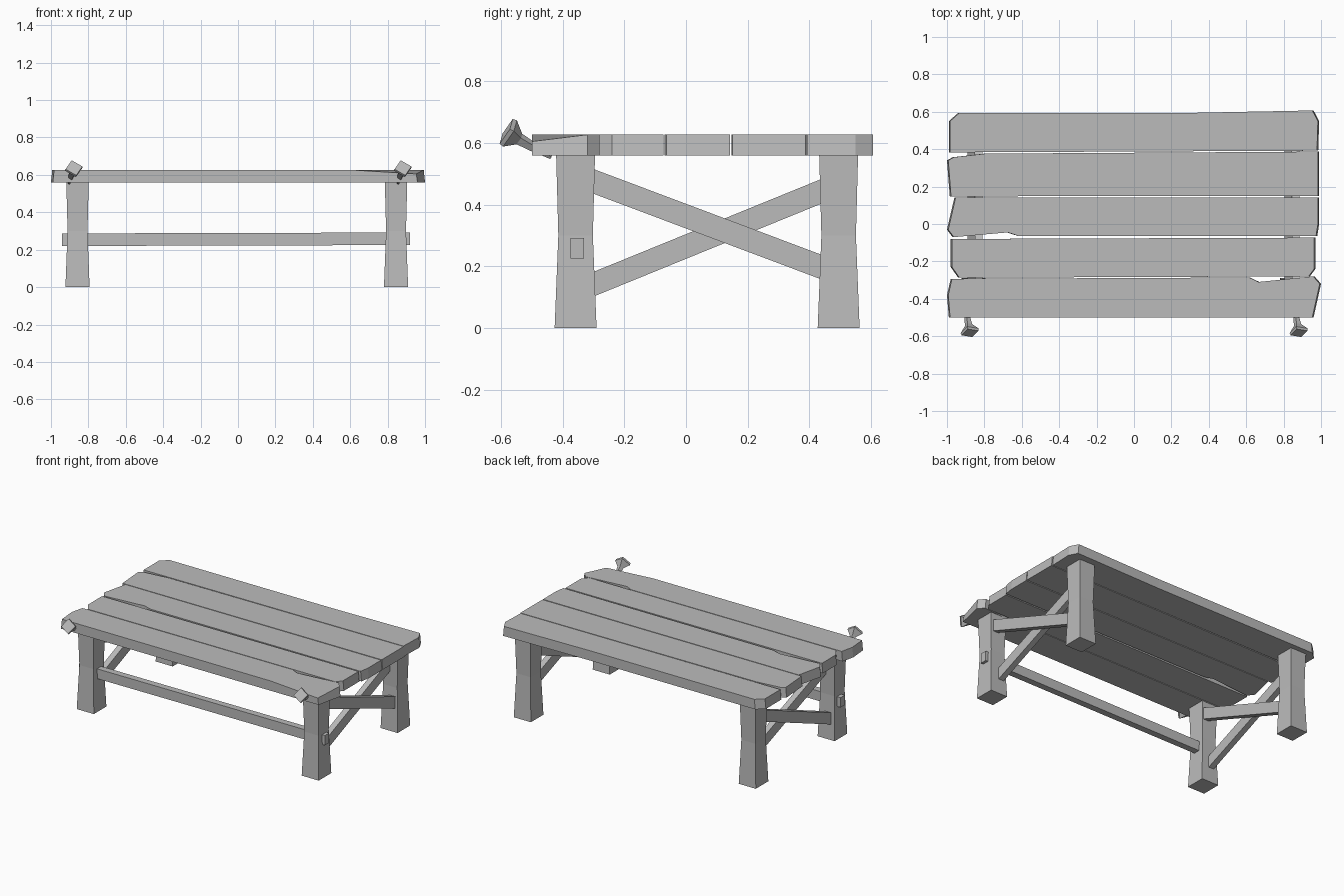
import bpy, bmesh, math
from mathutils import Vector

cube = bpy.data.objects.get("Cube")
if cube:
    bpy.data.objects.remove(cube)

# One weathered grey for the whole table
grey = bpy.data.materials.new("weathered_grey")
grey.use_nodes = True
shade = (0.5, 0.5, 0.5, 1)
grey.diffuse_color = shade
grey.node_tree.nodes["Principled BSDF"].inputs["Base Color"].default_value = shade


def loft(name, rings):
    """Closed flat-faced solid through rings that share a point count."""
    bm = bmesh.new()
    loops = [[bm.verts.new(p) for p in ring] for ring in rings]
    for low, high in zip(loops, loops[1:]):
        for i in range(len(low)):
            j = (i + 1) % len(low)
            bm.faces.new((low[i], low[j], high[j], high[i]))
    bm.faces.new(list(reversed(loops[0])))
    bm.faces.new(loops[-1])
    bmesh.ops.recalc_face_normals(bm, faces=bm.faces[:])
    mesh = bpy.data.meshes.new(name)
    bm.to_mesh(mesh)
    bm.free()
    mesh.materials.append(grey)
    obj = bpy.data.objects.new(name, mesh)
    bpy.context.collection.objects.link(obj)
    return obj


def rectangle(x_min, x_max, y_min, y_max, z):
    return [(x_min, y_min, z), (x_max, y_min, z), (x_max, y_max, z), (x_min, y_max, z)]


# Tabletop planks with chipped corners
table_bottom, table_top = 0.56, 0.627
plank_outlines = {
    "plank_front": [(-0.99, -0.5), (0.6, -0.5), (0.96, -0.5), (1, -0.32), (0.965, -0.28),
                    (0.67, -0.31), (0.62, -0.286), (-0.98, -0.293), (-1, -0.38)],
    "plank_front_inner": [(-0.94, -0.287), (0.94, -0.28), (0.97, -0.24), (0.97, -0.073),
                          (-0.98, -0.08), (-0.98, -0.23)],
    "plank_middle": [(-0.97, -0.07), (-0.68, -0.045), (-0.62, -0.064), (0.98, -0.064),
                     (0.99, 0), (0.99, 0.143), (-0.96, 0.143), (-1, -0.03)],
    "plank_back_inner": [(-0.985, 0.148), (0.99, 0.15), (0.99, 0.387), (-0.8, 0.376),
                         (-0.97, 0.357), (-1, 0.34)],
    "plank_back": [(-0.99, 0.383), (0.985, 0.392), (0.99, 0.55), (0.96, 0.607),
                   (0.3, 0.594), (-0.94, 0.594), (-0.99, 0.55)],
}
for name, outline in plank_outlines.items():
    lower = [(x, y, table_bottom) for x, y in outline]
    upper = [(x * 0.993, y, table_top) for x, y in outline]
    plank = loft(name, [lower, upper])
    if name == "plank_front":
        # Worn, sunken front corner
        for v in plank.data.vertices:
            if v.co.z > 0.6 and v.co.x > 0.9 and v.co.y < -0.4:
                v.co.z -= 0.022

# Legs, flared at foot and top
for side, x in (("left", 0.845), ("right", -0.858)):
    for place, y in (("front", -0.358), ("back", 0.495)):
        rings = []
        for z, half in ((0, 0.068), (0.3, 0.056), (table_bottom, 0.063)):
            rings.append(rectangle(x - half * 0.95, x + half * 0.95, y - half, y + half, z))
        loft(f"{place}_{side}_leg", rings)


# Crossed braces at each end
def brace(name, x, z_front, z_back):
    rings = []
    for y, z in ((-0.33, z_front), (0.46, z_back)):
        rings.append([(x + dx, y, z + dz) for dx, dz in
                      ((-0.02, -0.04), (0.02, -0.04), (0.02, 0.04), (-0.02, 0.04))])
    loft(name, rings)


for side, falling_x, rising_x in (("left", 0.865, 0.825), ("right", -0.83, -0.87)):
    brace(f"{side}_falling_brace", falling_x, 0.487, 0.19)
    brace(f"{side}_rising_brace", rising_x, 0.13, 0.452)

# Long stretcher passing through the front legs
loft("front_stretcher", [
    [(x, y, z) for y, z in ((-0.375, low), (-0.33, low), (-0.33, low + 0.067), (-0.375, low + 0.067))]
    for x, low in ((-0.94, 0.22), (0.92, 0.225))])

# Bent square nails in the front edge
for side, x in (("left", 0.882), ("right", -0.877)):
    axis = Vector((-0.15, 0.86, -0.5)).normalized()
    across = axis.cross(Vector((0, 0, 1))).normalized()
    up = across.cross(axis)
    head = Vector((x, -0.583, 0.638))
    rings = []
    for depth, radius in ((0, 0.047), (0.014, 0.05), (0.05, 0.02), (0.1, 0.016), (0.17, 0.006)):
        ring = []
        for i in range(4):
            angle = math.radians(100 + 90 * i)
            ring.append(head + axis * depth + (across * math.cos(angle) + up * math.sin(angle)) * radius)
        rings.append(ring)
    loft(f"{side}_nail", rings)
